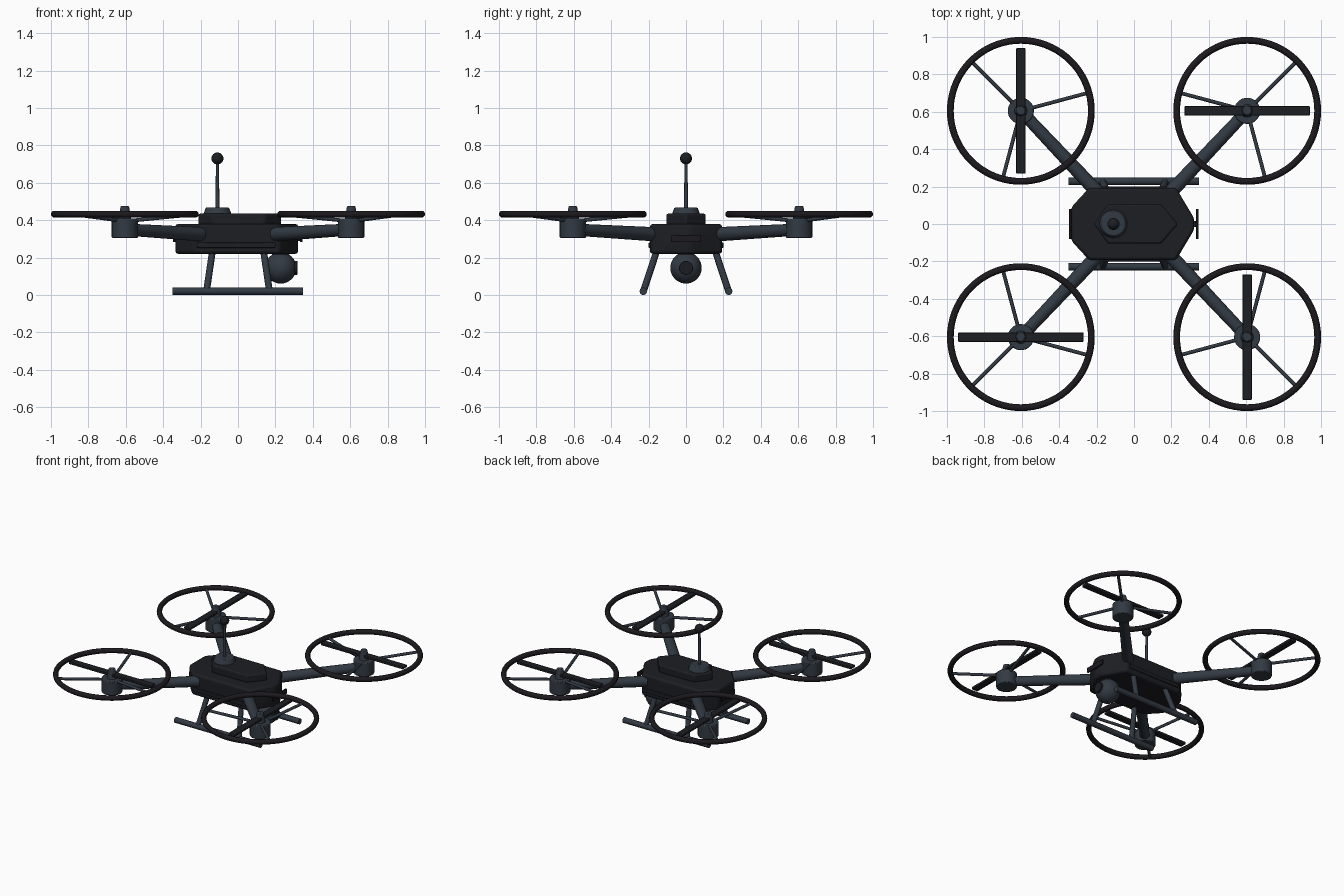
import bpy, bmesh, math
from mathutils import Vector

if "Cube" in bpy.data.objects:
    bpy.data.objects.remove(bpy.data.objects["Cube"])


def make_mat(name, rgb):
    m = bpy.data.materials.new(name)
    m.diffuse_color = (*rgb, 1)
    m.use_nodes = True
    m.node_tree.nodes["Principled BSDF"].inputs["Base Color"].default_value = m.diffuse_color
    return m


BLACK = make_mat("matte_black", (0.012, 0.013, 0.016))
SLATE = make_mat("slate", (0.032, 0.042, 0.056))
RUBBER = make_mat("rubber", (0.012, 0.010, 0.013))
GLASS = make_mat("lens_dark", (0.010, 0.012, 0.016))


def finish(name, mat, bevel=0, angle=35):
    o = bpy.context.object
    o.name = o.data.name = name
    o.data.materials.append(mat)
    if bevel:
        b = o.modifiers.new("bevel", 'BEVEL')
        b.width, b.segments, b.limit_method = bevel, 2, 'ANGLE'
    bpy.ops.object.shade_smooth_by_angle(angle=math.radians(angle))
    return o


def rod(name, a, b, r1, r2, mat, sides=24, bevel=0):
    a, b = Vector(a), Vector(b)
    d = b - a
    bpy.ops.mesh.primitive_cone_add(vertices=sides, radius1=r1, radius2=r2, depth=d.length,
                                    location=(a + b) / 2, rotation=d.to_track_quat('Z', 'Y').to_euler())
    return finish(name, mat, bevel)


def box(name, loc, size, mat, rot=0, bevel=0.004):
    bpy.ops.mesh.primitive_cube_add(size=1, location=loc, rotation=(0, 0, rot))
    bpy.context.object.scale = size
    bpy.ops.object.transform_apply(location=False, rotation=False, scale=True)
    return finish(name, mat, bevel)


def ball(name, loc, r, mat):
    bpy.ops.mesh.primitive_uv_sphere_add(segments=32, ring_count=16, radius=r, location=loc)
    return finish(name, mat)


def plate(name, outline, z0, z1, mat, bevel):
    bm = bmesh.new()
    f = bm.faces.new([bm.verts.new((x, y, z0)) for x, y in outline])
    ext = bmesh.ops.extrude_face_region(bm, geom=[f])["geom"]
    bmesh.ops.translate(bm, vec=(0, 0, z1 - z0), verts=[v for v in ext if isinstance(v, bmesh.types.BMVert)])
    bmesh.ops.recalc_face_normals(bm, faces=bm.faces[:])
    me = bpy.data.meshes.new(name)
    bm.to_mesh(me)
    bm.free()
    o = bpy.data.objects.new(name, me)
    bpy.context.collection.objects.link(o)
    bpy.ops.object.select_all(action='DESELECT')
    bpy.context.view_layer.objects.active = o
    o.select_set(True)
    return finish(name, mat, bevel)


# Body shell and raised top deck
half = [(0.322, 0.03), (0.225, 0.193), (-0.24, 0.193), (-0.335, 0.09)]
plate("body", half + [(x, -y) for x, y in reversed(half)], 0.22, 0.38, BLACK, 0.015)
plate("top_deck", [(0.235, 0), (0.145, 0.105), (-0.14, 0.105), (-0.215, 0),
                   (-0.14, -0.105), (0.145, -0.105)], 0.375, 0.435, BLACK, 0.01)
# Nose and tail bars, side strips
box("nose_bar", (0.338, 0, 0.3), (0.014, 0.16, 0.036), RUBBER)
box("nose_bar_mount", (0.322, 0, 0.3), (0.03, 0.03, 0.025), RUBBER)
box("tail_bar", (-0.341, 0, 0.3), (0.014, 0.16, 0.036), RUBBER)
for s in (-1, 1):
    box("side_strip", (-0.01, s * 0.193, 0.266), (0.42, 0.016, 0.028), BLACK)

# Antenna
rod("antenna_base", (-0.11, 0, 0.43), (-0.11, 0, 0.467), 0.076, 0.062, SLATE, 32, 0.004)
rod("antenna_mast", (-0.11, 0, 0.46), (-0.11, 0, 0.72), 0.011, 0.008, SLATE, 16)
ball("antenna_tip", (-0.11, 0, 0.73), 0.032, BLACK)

# Camera under the nose
rod("camera_mount", (0.228, 0, 0.19), (0.228, 0, 0.235), 0.045, 0.045, SLATE)
ball("camera_ball", (0.228, 0, 0.145), 0.084, SLATE)
rod("camera_lens", (0.28, 0, 0.145), (0.318, 0, 0.145), 0.037, 0.037, GLASS, 32, 0.003)

# Landing gear
for s in (-1, 1):
    rod("landing_skid", (-0.35, s * 0.228, 0.02), (0.347, s * 0.228, 0.02), 0.02, 0.02, SLATE, 20)
    for t in (-1, 1):
        rod("landing_strut", (t * 0.135, s * 0.153, 0.245), (t * 0.168, s * 0.227, 0.022),
            0.018, 0.018, SLATE, 16)

# Four arms with motors, guards, spokes and propellers
C = 0.605
for sx in (-1, 1):
    for sy in (-1, 1):
        x, y = sx * C, sy * C
        rod("arm", (sx * 0.2, sy * 0.175, 0.325), (x, y, 0.35), 0.038, 0.032, SLATE)
        rod("motor", (x, y, 0.305), (x, y, 0.408), 0.07, 0.07, SLATE, 32, 0.006)
        rod("propeller_hub", (x, y, 0.4), (x, y, 0.475), 0.036, 0.022, SLATE, 24, 0.004)
        bpy.ops.mesh.primitive_torus_add(location=(x, y, 0.432), major_radius=0.377, minor_radius=0.018,
                                         major_segments=72, minor_segments=12)
        finish("guard_ring", RUBBER)
        out = math.atan2(sy, sx)
        for k in range(3):
            a = out + k * math.tau / 3
            c, s = math.cos(a), math.sin(a)
            rod("guard_spoke", (x + 0.03 * c, y + 0.03 * s, 0.397),
                (x + 0.375 * c, y + 0.375 * s, 0.43), 0.01, 0.01, SLATE, 12)
        box("propeller", (x, y, 0.436), (0.67, 0.05, 0.018), BLACK,
            0 if sx == sy else math.pi / 2)
